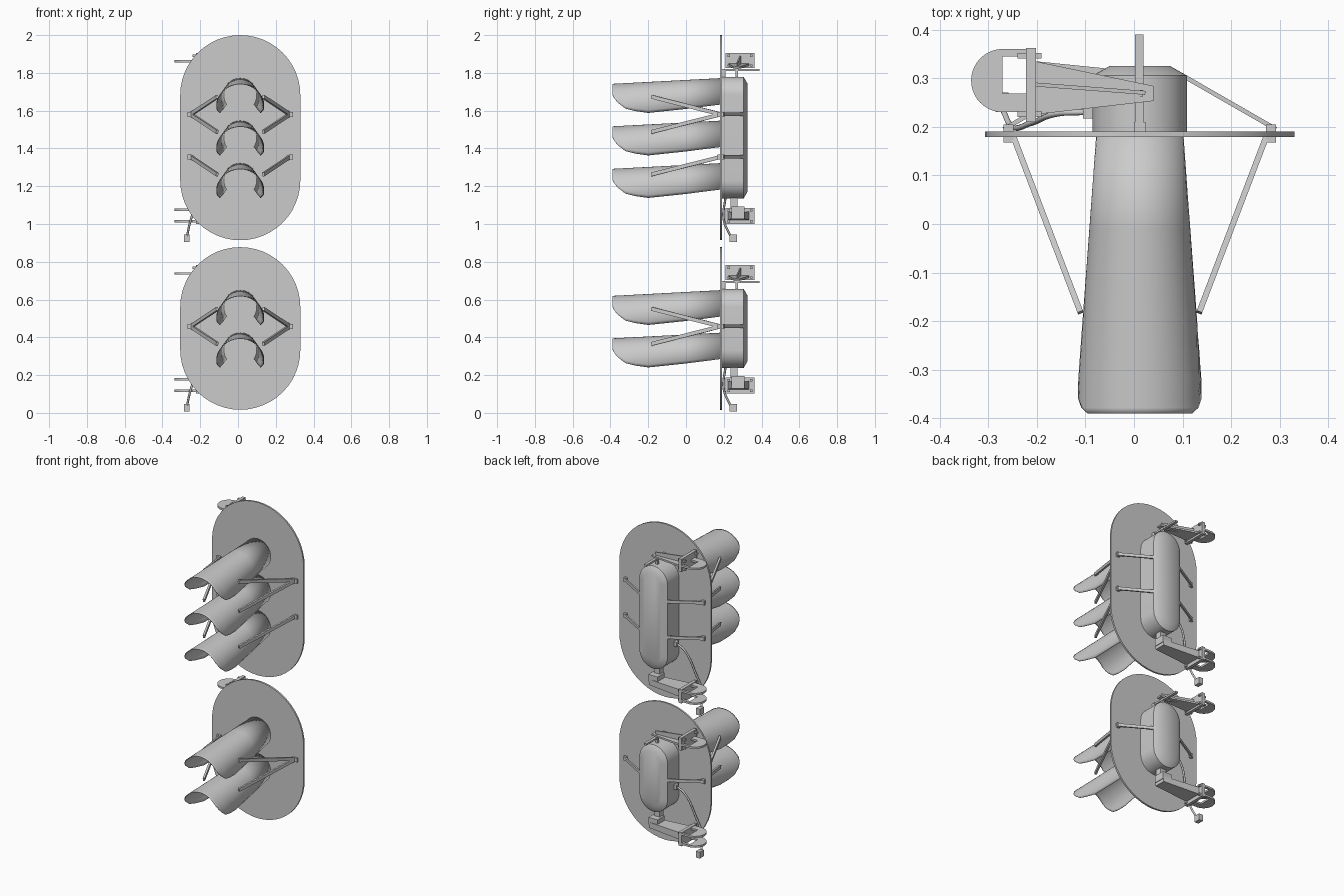
import bpy, bmesh, math
from mathutils import Vector

if "Cube" in bpy.data.objects:
    bpy.data.objects.remove(bpy.data.objects["Cube"], do_unlink=True)

CX = 0.012        # centre line of both signal heads
SPACING = 0.225   # distance between lamps


def make(name, rings, caps=True, closed=True, smooth=False):
    """Skin a list of equally long point rings into one object."""
    bm = bmesh.new()
    rows = [[bm.verts.new(p) for p in ring] for ring in rings]
    n = len(rows[0])
    for a, b in zip(rows, rows[1:]):
        for i in range(n if closed else n - 1):
            j = (i + 1) % n
            bm.faces.new((a[i], a[j], b[j], b[i]))
    if caps:
        bm.faces.new(rows[0])
        bm.faces.new(rows[-1])
    bmesh.ops.recalc_face_normals(bm, faces=bm.faces)
    mesh = bpy.data.meshes.new(name)
    bm.to_mesh(mesh)
    bm.free()
    obj = bpy.data.objects.new(name, mesh)
    bpy.context.collection.objects.link(obj)
    if smooth:
        bpy.ops.object.select_all(action='DESELECT')
        obj.select_set(True)
        bpy.context.view_layer.objects.active = obj
        bpy.ops.object.shade_smooth_by_angle(angle=math.radians(30))
    return obj


def box(name, x, y, z):
    """Box from (min, max) pairs."""
    make(name, [[(x[0], y[0], h), (x[1], y[0], h), (x[1], y[1], h), (x[0], y[1], h)] for h in z])


def bar(name, a, b, w=0.016, h=0.016):
    """Flat bar of width w and height h running from a to b."""
    a, b = Vector(a), Vector(b)
    d = (b - a).normalized()
    side = d.cross(Vector((0, 0, 1))).normalized() * w / 2
    up = side.cross(d).normalized() * h / 2
    make(name, [[p - side - up, p + side - up, p + side + up, p - side + up] for p in (a, b)])


def stadium(y, zc, half, r, n=24):
    pts = []
    for sign, start in ((1, 0), (-1, math.pi)):
        for i in range(n + 1):
            t = start + math.pi * i / n
            pts.append((CX + r * math.cos(t), y, zc + sign * half + r * math.sin(t)))
    return pts


def visor(name, z):
    """Flared hood, open below, with a swept-back lower front corner."""
    length, seg = 0.57, 28
    profile = [(0, .077), (.012, .052), (.03, .028), (.07, -.008), (.12, -.027),
               (.19, -.046), (.38, -.05), (length, -.05)]
    rings = []
    for d, low in profile:
        t = d / length
        r = 0.132 - 0.042 * t
        zc = z - 0.072 * (1 - t)
        half = math.acos(low / r)
        rings.append([(CX + r * math.sin(a), d - 0.39, zc + r * math.cos(a))
                      for a in (half * (2 * i / seg - 1) for i in range(seg + 1))])
    obj = make(name, rings, caps=False, closed=False, smooth=True)
    mod = obj.modifiers.new("thickness", 'SOLIDIFY')
    mod.thickness = 0.003


def clamp_plate(name, z):
    """Half-round plate with two side rails that leave a window."""
    arc = [(math.pi / 2 + math.pi * i / 20) for i in range(21)]
    pts = [(-0.27 + 0.065 * math.cos(t), 0.295 + 0.065 * math.sin(t)) for t in arc]
    make(name, [[(x, y, h) for x, y in pts] for h in (z - 0.006, z + 0.006)], smooth=True)
    box(name + "_back_rail", (-0.27, -0.21), (0.345, 0.36), (z - 0.006, z + 0.006))
    box(name + "_front_rail", (-0.27, -0.21), (0.23, 0.268), (z - 0.006, z + 0.006))


def end_plate(name, z0, z1):
    box(name, (-0.222, -0.202), (0.21, 0.362), (z0, z1))
    for y in (0.226, 0.346):
        for z in (z0 + 0.014, z1 - 0.014):
            box(name + "_bolt", (-0.24, -0.19), (y - 0.006, y + 0.006), (z - 0.006, z + 0.006))


def tapered_arm(name, wide, narrow, z_wide, z_narrow):
    def section(x, y, z):
        return [(x, y[0], z[0]), (x, y[1], z[0]), (x, y[1], z[1]), (x, y[0], z[1])]
    make(name, [section(-0.205, wide, z_wide), section(0.04, narrow, z_narrow)])


def cable(name, points):
    curve = bpy.data.curves.new(name, 'CURVE')
    curve.dimensions = '3D'
    curve.bevel_depth = 0.006
    curve.bevel_resolution = 2
    spline = curve.splines.new('BEZIER')
    spline.bezier_points.add(len(points) - 1)
    for bp, p in zip(spline.bezier_points, points):
        bp.co = p
        bp.handle_left_type = bp.handle_right_type = 'AUTO'
    obj = bpy.data.objects.new(name, curve)
    bpy.context.collection.objects.link(obj)


def signal_head(prefix, lamps, zc):
    half = SPACING * (lamps - 1) / 2
    top, bot = zc + half, zc - half

    # Backing board and lamp housing
    make(prefix + "_backboard", [stadium(y, zc, half, 0.318) for y in (0.179, 0.19)], smooth=True)
    make(prefix + "_housing", [stadium(y, zc, half, r) for y, r in
         ((0.185, 0.0975), (0.305, 0.0975), (0.325, 0.062))], smooth=True)

    for i in range(lamps):
        visor(prefix + "_visor", top - i * SPACING)

    # Braces in front of and behind the board
    for i in range(lamps - 1):
        z = top - SPACING * (i + 0.5) + 0.011
        for s in (-1, 1):
            foot = (CX + s * 0.262, 0.185, z)
            if i == 0:
                bar(prefix + "_visor_brace", foot, (CX + s * 0.122, -0.182, z + 0.093), 0.012, 0.02)
            bar(prefix + "_visor_brace", foot, (CX + s * 0.122, -0.182, z - 0.093), 0.012, 0.02)
            bar(prefix + "_rear_brace", (CX + s * 0.092, 0.303, z), (CX + s * 0.28, 0.195, z), 0.009, 0.018)
            box(prefix + "_brace_foot", (CX + s * 0.27 - 0.01, CX + s * 0.27 + 0.01), (0.168, 0.205),
                (z - 0.013, z + 0.013))

    # Upper mounting bracket
    box(prefix + "_top_bar", (0.002, 0.02), (0.185, 0.39), (top + 0.127, top + 0.138))
    box(prefix + "_top_bar_foot", (0, 0.024), (0.188, 0.21), (top + 0.095, top + 0.138))
    tapered_arm(prefix + "_top_arm", (0.225, 0.335), (0.253, 0.284),
                (top + 0.155, top + 0.167), (top + 0.14, top + 0.15))
    bar(prefix + "_top_arm_rib", (-0.205, 0.287, top + 0.187), (0.02, 0.27, top + 0.15), 0.008, 0.04)
    box(prefix + "_top_pin", (0.004, 0.018), (0.262, 0.276), (top + 0.09, top + 0.155))
    end_plate(prefix + "_top_end_plate", top + 0.143, top + 0.223)
    clamp_plate(prefix + "_top_clamp", top + 0.179)

    # Lower mounting bracket
    box(prefix + "_bottom_stem", (-0.008, 0.032), (0.235, 0.272), (bot - 0.15, bot - 0.09))
    box(prefix + "_bottom_block", (-0.02, 0.044), (0.24, 0.31), (bot - 0.185, bot - 0.14))
    tapered_arm(prefix + "_bottom_arm", (0.222, 0.335), (0.24, 0.31),
                (bot - 0.21, bot - 0.165), (bot - 0.205, bot - 0.17))
    end_plate(prefix + "_bottom_end_plate", bot - 0.232, bot - 0.147)
    for z in (bot - 0.157, bot - 0.217):
        clamp_plate(prefix + "_bottom_clamp", z)

    # Power cable with its socket and plug
    box(prefix + "_socket", (-0.105, -0.08), (0.217, 0.243), (bot + 0.045, bot + 0.075))
    cable(prefix + "_cable", [(-0.1, 0.23, bot + 0.06), (-0.15, 0.228, bot + 0.03),
                              (-0.21, 0.208, bot - 0.1), (-0.25, 0.2, bot - 0.21),
                              (-0.27, 0.235, bot - 0.295)])
    box(prefix + "_plug", (-0.285, -0.258), (0.23, 0.27), (bot - 0.327, bot - 0.287))


signal_head("upper", 3, 1.457)
signal_head("lower", 2, 0.447)

# Lower plug of the bottom head reaches ground level
bpy.context.view_layer.update()
